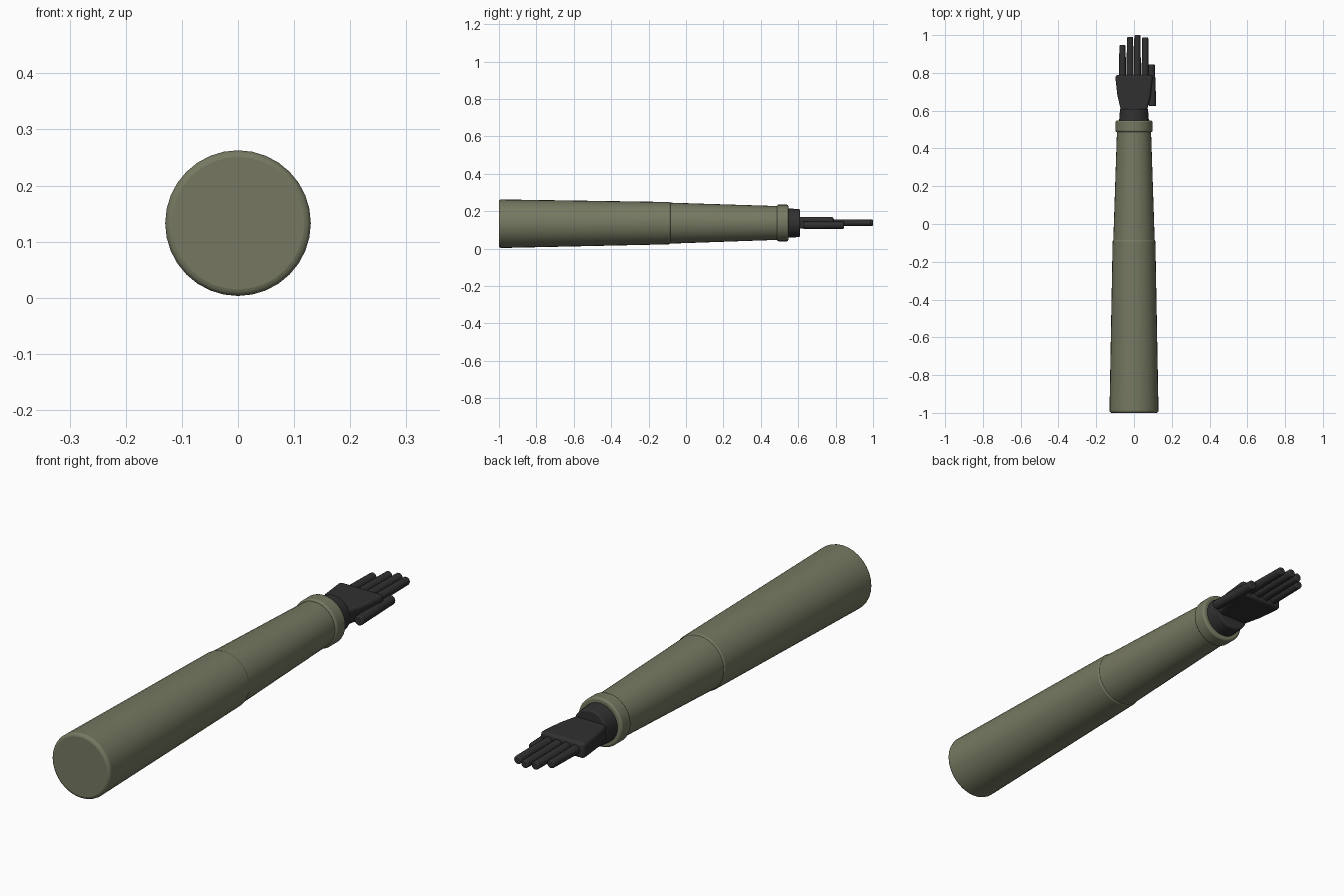
import bpy, bmesh, math

cube = bpy.data.objects.get("Cube")
if cube:
    bpy.data.objects.remove(cube, do_unlink=True)


def material(name, rgb):
    m = bpy.data.materials.new(name)
    m.use_nodes = True
    m.diffuse_color = (*rgb, 1)
    m.node_tree.nodes["Principled BSDF"].inputs["Base Color"].default_value = (*rgb, 1)
    return m


olive = material("olive cloth", (0.18, 0.19, 0.12))
black = material("black glove", (0.03, 0.03, 0.031))


def finish(name, bm, mat, bevel):
    bmesh.ops.recalc_face_normals(bm, faces=bm.faces)
    me = bpy.data.meshes.new(name)
    bm.to_mesh(me)
    bm.free()
    me.materials.append(mat)
    ob = bpy.data.objects.new(name, me)
    bpy.context.collection.objects.link(ob)
    mod = ob.modifiers.new("soft edges", "BEVEL")
    mod.width, mod.segments, mod.limit_method = bevel, 3, "ANGLE"
    mod.angle_limit = math.radians(40)
    bpy.ops.object.select_all(action="DESELECT")
    ob.select_set(True)
    bpy.context.view_layer.objects.active = ob
    bpy.ops.object.shade_smooth_by_angle(angle=math.radians(35))
    return ob


def loft(name, rings, mat, bevel, cap=True):
    """Skin a list of equal point rings."""
    bm = bmesh.new()
    loops = [[bm.verts.new(p) for p in ring] for ring in rings]
    n = len(loops[0])
    for a, b in zip(loops, loops[1:]):
        for i in range(n):
            j = (i + 1) % n
            bm.faces.new((a[i], a[j], b[j], b[i]))
    if cap:
        bm.faces.new(loops[0])
        bm.faces.new(loops[-1])
    return finish(name, bm, mat, bevel)


def tube(name, stations, mat, bevel, sides=32):
    """Round tube along y; each station is x, y, z, radius."""
    turn = [2 * math.pi * i / sides for i in range(sides)]
    rings = [[(x + r * math.cos(t), y, z + r * math.sin(t)) for t in turn]
             for x, y, z, r in stations]
    return loft(name, rings, mat, bevel)


# Sleeve
tube("upper_sleeve", [(0, -1, 0.133, 0.13), (0, -0.08, 0.136, 0.113)], olive, 0.012)
tube("lower_sleeve", [(0, -0.1, 0.136, 0.11), (0, 0.5, 0.137, 0.09)], olive, 0.004)
tube("cuff", [(0, 0.487, 0.137, 0.098), (0, 0.547, 0.137, 0.098)], olive, 0.008)

# Glove
tube("wrist", [(0, 0.53, 0.137, 0.08), (0, 0.61, 0.136, 0.074)], black, 0.006)
palm = [(0.58, 0.066), (0.61, 0.071), (0.68, 0.088), (0.77, 0.098), (0.79, 0.096)]
loft("palm", [[(-w, y, 0.107), (w, y, 0.107), (w, y, 0.169), (-w, y, 0.169)]
              for y, w in palm], black, 0.012)

# Fingers
fingers = {"little": (-0.061, 0.947), "ring": (-0.021, 0.99),
           "middle": (0.018, 1.0), "index": (0.059, 0.987)}
for name, (x, tip) in fingers.items():
    tube(name + "_finger", [(x, 0.76, 0.138, 0.019), (x, tip, 0.138, 0.0165)],
         black, 0.005, 16)
tube("thumb", [(0.098, 0.625, 0.125, 0.02), (0.091, 0.845, 0.125, 0.019)], black, 0.005, 16)
